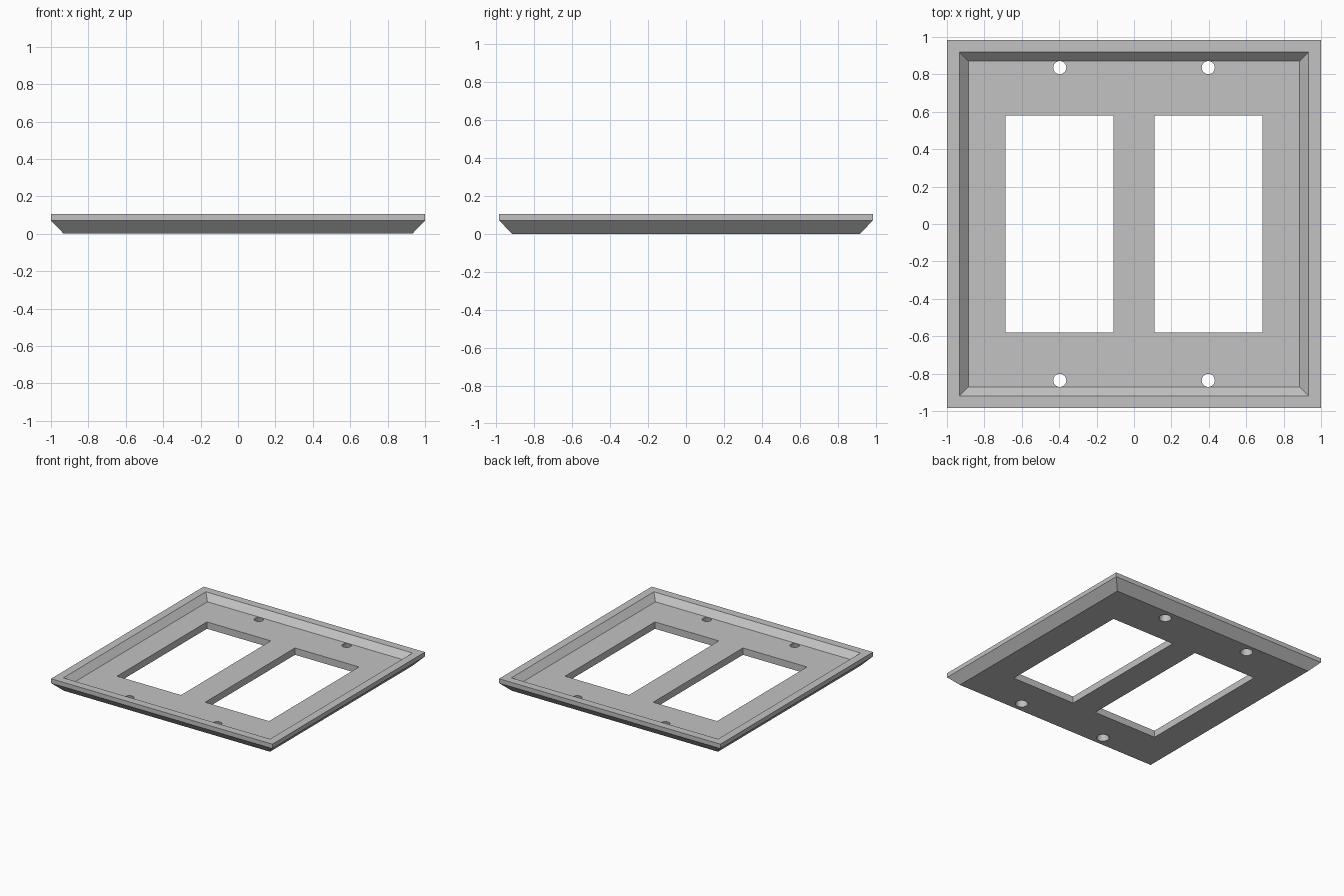
import bpy
import bmesh

cube = bpy.data.objects.get("Cube")
if cube:
    bpy.data.objects.remove(cube, do_unlink=True)

grey = bpy.data.materials.new("light_grey")
grey.use_nodes = True
colour = (0.54, 0.54, 0.54, 1)
grey.diffuse_color = colour
grey.node_tree.nodes["Principled BSDF"].inputs["Base Color"].default_value = colour


def add_object(name, bm):
    bmesh.ops.recalc_face_normals(bm, faces=bm.faces[:])
    mesh = bpy.data.meshes.new(name)
    bm.to_mesh(mesh)
    bm.free()
    mesh.materials.append(grey)
    obj = bpy.data.objects.new(name, mesh)
    bpy.context.collection.objects.link(obj)
    return obj


def stacked_rectangles(name, sections, centre_x=0):
    """Closed solid through rectangles given as (half x, half y, z)."""
    bm = bmesh.new()
    rings = []
    for hx, hy, z in sections:
        corners = ((-hx, -hy), (hx, -hy), (hx, hy), (-hx, hy))
        rings.append([bm.verts.new((centre_x + x, y, z)) for x, y in corners])
    for low, high in zip(rings, rings[1:]):
        for i in range(4):
            j = (i + 1) % 4
            bm.faces.new((low[i], low[j], high[j], high[i]))
    bm.faces.new(rings[0])
    bm.faces.new(rings[-1])
    return add_object(name, bm)


def screw_cutter(x, y):
    """Countersunk hole, wider at the bottom face."""
    bm = bmesh.new()
    margin, slope = 0.02, (0.048 - 0.035) / FLOOR
    bmesh.ops.create_cone(bm, cap_ends=True, segments=24,
                          radius1=0.048 + margin * slope,
                          radius2=0.035 - margin * slope,
                          depth=FLOOR + 2 * margin)
    bmesh.ops.translate(bm, verts=bm.verts[:], vec=(x, y, FLOOR / 2))
    return add_object("screw_hole_cutter", bm)


# Tray-shaped plate: chamfered outside, raised rim, sloped inside wall
FLOOR = 0.056
plate = stacked_rectangles("wall_plate", [
    (0.932, 0.917, 0), (1, 0.985, 0.07), (1, 0.985, 0.106),
    (0.934, 0.92, 0.106), (0.886, 0.871, FLOOR)])

# Two rectangular openings and four screw holes
cutters = []
for side in (-1, 1):
    cutters.append(stacked_rectangles(
        "window_cutter", [(0.289, 0.58, -0.1), (0.289, 0.58, 0.3)], side * 0.398))
    for end in (-1, 1):
        cutters.append(screw_cutter(side * 0.397, end * 0.836))

bpy.context.view_layer.objects.active = plate
for cutter in cutters:
    cutter.hide_render = True
    cut = plate.modifiers.new("cut", "BOOLEAN")
    cut.operation = "DIFFERENCE"
    cut.solver = "EXACT"
    cut.object = cutter
    bpy.ops.object.modifier_apply(modifier=cut.name)
for cutter in cutters:
    bpy.data.objects.remove(cutter, do_unlink=True)
